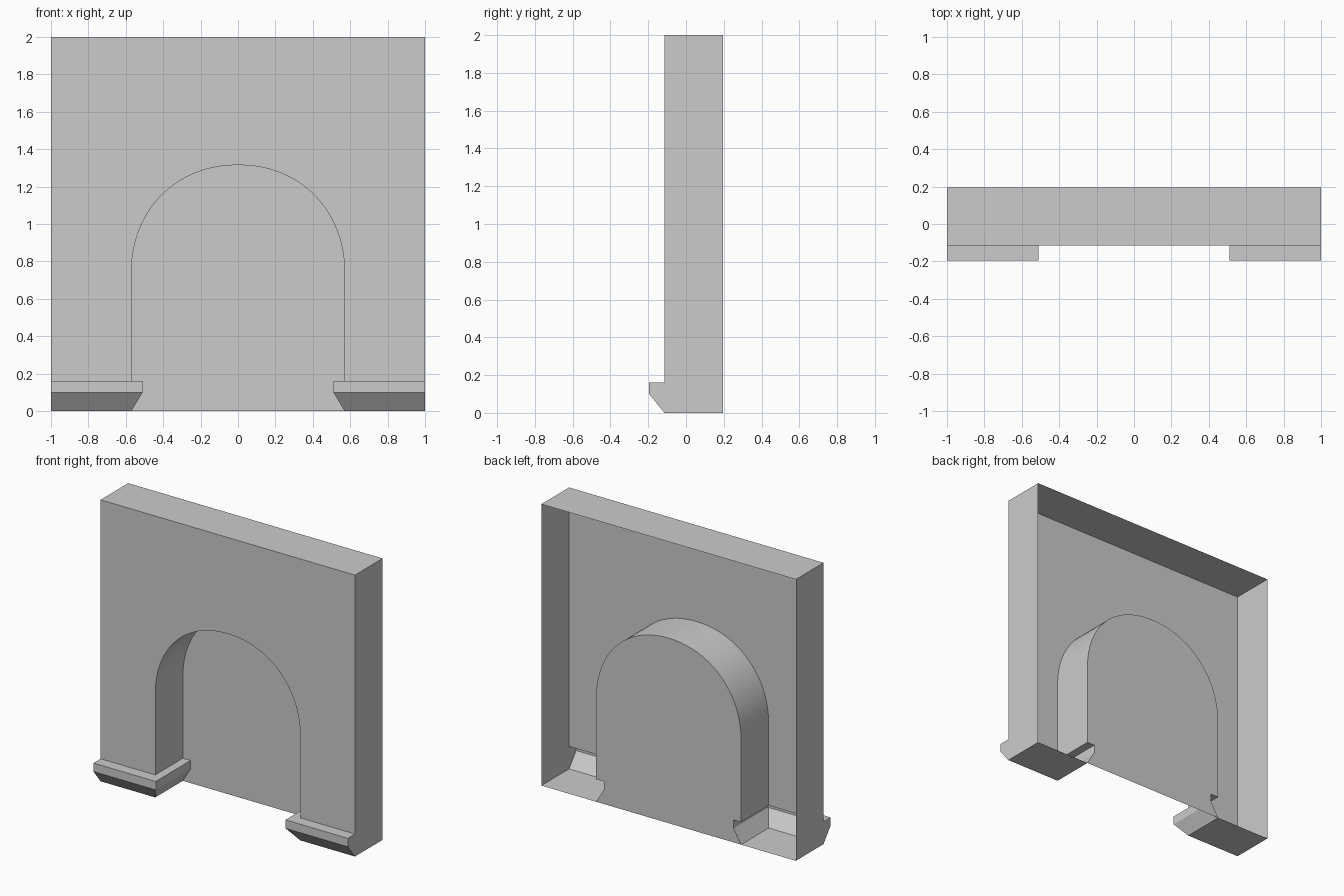
import bpy, math
from mathutils import Vector

if "Cube" in bpy.data.objects:
    bpy.data.objects.remove(bpy.data.objects["Cube"], do_unlink=True)

FRONT, BACK, TOP = -0.115, 0.195, 2.0
HALF = 0.57                      # half width of the archway
SPRING, CROWN = 0.735, 1.315     # where the curve starts and ends
LEDGE, CHAMFER = 0.16, 0.10      # footing heights
OUT_Y, OUT_X = 0.08, 0.06        # footing projection

stone = bpy.data.materials.new("grey stone")
stone.use_nodes = True
colour = (0.6, 0.6, 0.6, 1)
stone.diffuse_color = colour
bsdf = next(n for n in stone.node_tree.nodes if n.type == 'BSDF_PRINCIPLED')
bsdf.inputs["Base Color"].default_value = colour


def build(name, faces, smooth=False):
    """Make an object from (points, outward direction) pairs."""
    verts, index, polys = [], {}, []
    for points, outward in faces:
        points = [Vector(p) for p in points]
        normal = Vector()
        for a, b in zip(points, points[1:] + points[:1]):
            normal += a.cross(b)
        if normal.dot(Vector(outward)) < 0:
            points.reverse()
        poly = []
        for p in points:
            key = tuple(round(c, 5) for c in p)
            if key not in index:
                index[key] = len(verts)
                verts.append(key)
            poly.append(index[key])
        polys.append(poly)
    mesh = bpy.data.meshes.new(name)
    mesh.from_pydata(verts, [], polys)
    mesh.materials.append(stone)
    obj = bpy.data.objects.new(name, mesh)
    bpy.context.collection.objects.link(obj)
    if smooth:
        bpy.ops.object.select_all(action='DESELECT')
        obj.select_set(True)
        bpy.context.view_layer.objects.active = obj
        bpy.ops.object.shade_smooth_by_angle(angle=math.radians(30))
    return obj


# Archway outline in x and z, from right foot over the crown to left foot
STEPS = 48
arch = [(-HALF, LEDGE)]
for i in range(STEPS + 1):
    t = math.pi * (1 - i / STEPS)
    c, s = math.cos(t), max(math.sin(t), 0)
    x = math.copysign(abs(c) ** 0.95, c) * HALF
    arch.append((x, SPRING + s ** 0.95 * (CROWN - SPRING)))
arch.append((HALF, LEDGE))

# Wall front with the arch opening, closed at the top, open at the back
front = [(1, LEDGE), (1, TOP), (-1, TOP), (-1, LEDGE)] + arch
build("front_wall", [([(x, FRONT, z) for x, z in front], (0, -1, 0))])
build("top_slab", [([(-1, FRONT, TOP), (1, FRONT, TOP),
                     (1, BACK, TOP), (-1, BACK, TOP)], (0, 0, 1))])

# Curved lining of the recess
lining = []
for (xa, za), (xb, zb) in zip(arch, arch[1:]):
    inward = (-(xa + xb) / 2, 0, min(0, SPRING - (za + zb) / 2))
    lining.append(([(xa, FRONT, za), (xb, FRONT, zb),
                    (xb, BACK, zb), (xa, BACK, za)], inward))
build("arch_lining", lining, smooth=True)

# Footing profile: height and amount of projection
levels = [(0, 0), (CHAMFER, 1), (LEDGE, 1), (LEDGE, 0)]

# Panel closing the recess, notched around the footings
right_foot = [(-HALF + OUT_X * o, z) for z, o in levels[:3]]
left_foot = [(-x, z) for x, z in reversed(right_foot)]
build("recess_panel", [([(x, BACK, z) for x, z in right_foot + arch + left_foot],
                        (0, -1, 0))])

for side, s in (("left", 1), ("right", -1)):
    # Outer side, following the footing profile
    profile = [(FRONT - OUT_Y * o, z) for z, o in levels]
    profile += [(FRONT, TOP), (BACK, TOP), (BACK, 0)]
    build(side + "_side_wall", [([(s, y, z) for y, z in profile], (s, 0, 0))])

    # Chamfered footing, mitred around the inner corner
    rings = []
    for z, o in levels:
        y, x = FRONT - OUT_Y * o, HALF - OUT_X * o
        rings.append([(s, y, z), (s * x, y, z), (s * x, BACK, z)])
    faces = []
    for low, high in zip(rings, rings[1:]):
        for k, outward in enumerate([(0, -1, 0.1), (-s, 0, 0.1)]):
            faces.append(([low[k], low[k + 1], high[k + 1], high[k]], outward))
    faces.append((rings[0] + [(s, BACK, 0)], (0, 0, -1)))
    build(side + "_footing", faces)
